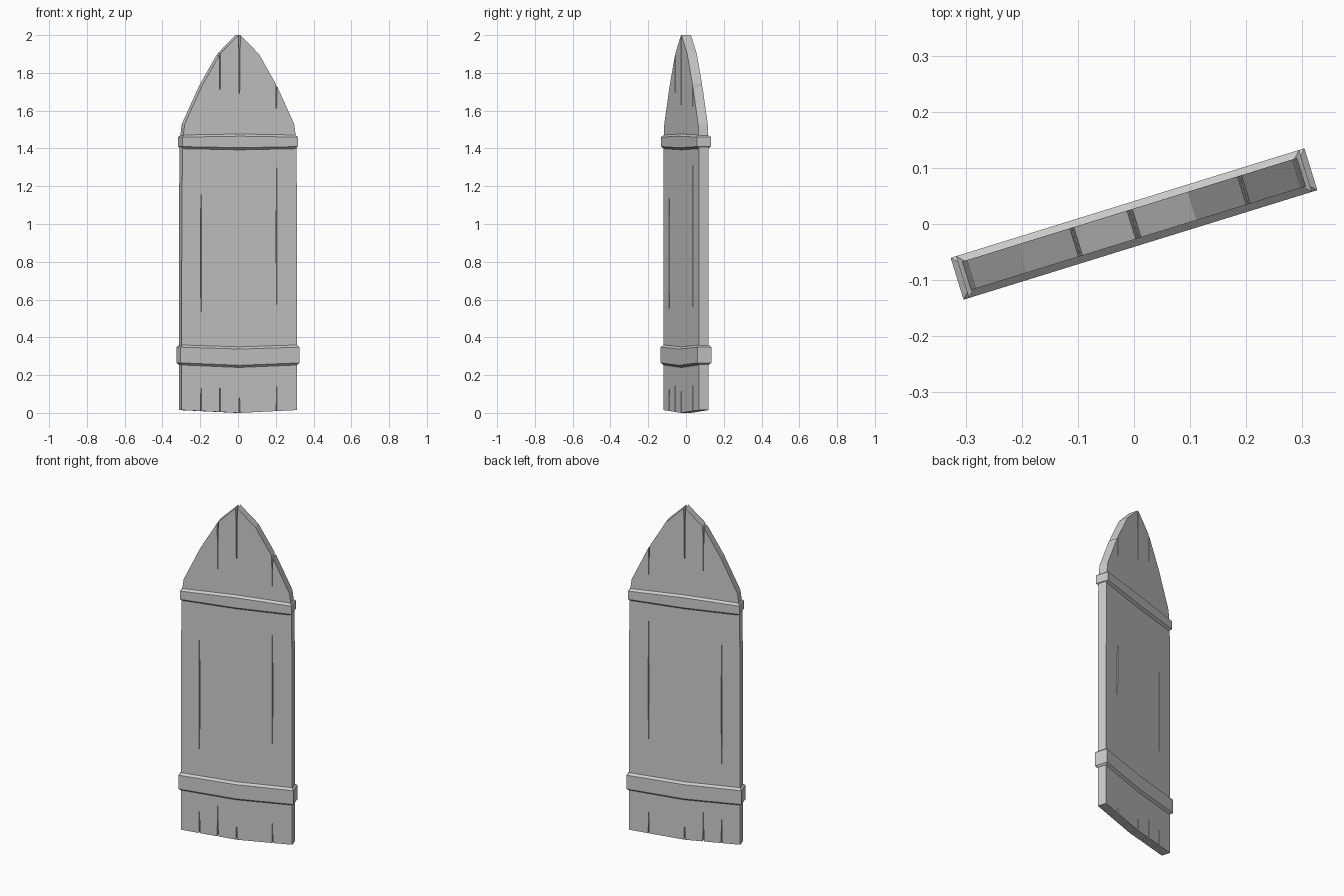
import bpy, bmesh, math

cube = bpy.data.objects.get("Cube")
if cube:
    bpy.data.objects.remove(cube, do_unlink=True)

TURN = math.radians(17.2)
HALF_T = 0.0265            # half thickness of the slab

stone = bpy.data.materials.new("grey stone")
stone.use_nodes = True
colour = (0.6, 0.6, 0.6, 1)
stone.diffuse_color = colour
stone.node_tree.nodes["Principled BSDF"].inputs["Base Color"].default_value = colour


def add_prism(bm, outline, y0, y1, scale1=1.0):
    """Extrude an (x, z) outline from y0 to y1, narrowing x about its middle."""
    mid = sum(p[0] for p in outline) / len(outline)
    a = [bm.verts.new((x, y0, z)) for x, z in outline]
    b = [bm.verts.new((mid + (x - mid) * scale1, y1, z)) for x, z in outline]
    bm.faces.new(a)
    bm.faces.new(b[::-1])
    n = len(a)
    for i in range(n):
        j = (i + 1) % n
        bm.faces.new((a[j], a[i], b[i], b[j]))


def make_object(name, bm):
    bmesh.ops.recalc_face_normals(bm, faces=bm.faces)
    mesh = bpy.data.meshes.new(name)
    bm.to_mesh(mesh)
    bm.free()
    mesh.materials.append(stone)
    obj = bpy.data.objects.new(name, mesh)
    obj.rotation_euler.z = TURN
    bpy.context.collection.objects.link(obj)
    return obj


# Slab with a pointed arch top and a slightly bowed foot
half = [(0.32, 0.015), (0.32, 0.8), (0.316, 1.44), (0.303, 1.53),
        (0.208, 1.73), (0.108, 1.9)]
outline = [(0, 0)] + half + [(0, 2.004)] + [(-x, z) for x, z in reversed(half)]
bm = bmesh.new()
add_prism(bm, outline, -HALF_T, HALF_T)
slab = make_object("slab", bm)

# Cracks: wedges open at the rim, and shallow slits on both faces
bm = bmesh.new()
rim_cracks = [  # x, closed end, open end, width
    (-0.108, 1.6, 2.1, 0.012), (0, 1.58, 2.1, 0.012), (0.205, 1.55, 1.9, 0.014),
    (-0.213, 0.2, -0.1, 0.01), (-0.108, 0.2, -0.1, 0.012),
    (0, 0.14, -0.1, 0.01), (0.206, 0.17, -0.1, 0.01)]
for x, tip, mouth, w in rim_cracks:
    add_prism(bm, [(x, tip), (x + w / 2, mouth), (x - w / 2, mouth)], -0.1, 0.1)
for x, low, high in [(-0.213, 0.37, 1.32), (0.206, 0.5, 1.37)]:
    mid = (low + high) / 2
    slit = [(x, low), (x + 0.005, mid), (x, high), (x - 0.005, mid)]
    for side in (-1, 1):
        add_prism(bm, slit, side * 0.04, side * (HALF_T - 0.014), 0.3)
cutter = make_object("crack_cutter", bm)
cutter.hide_render = True

cut = slab.modifiers.new("cracks", 'BOOLEAN')
cut.operation = 'DIFFERENCE'
cut.solver = 'EXACT'
cut.object = cutter
bpy.context.view_layer.objects.active = slab
bpy.ops.object.modifier_apply(modifier=cut.name)
bpy.data.objects.remove(cutter, do_unlink=True)


def make_band(name, half_w, low, high, low_bow, high_bow):
    """Raised band around the slab with chamfered rims and a bowed middle."""
    bm = bmesh.new()
    rings = []
    levels = [(low, 0.013, low_bow), (low + 0.012, 0, low_bow),
              (high - 0.012, 0, high_bow), (high, 0.013, high_bow)]
    for z, inset, bow in levels:
        w, t = half_w - inset, 0.039 - inset
        plan = [(-w, -t), (0, -t), (w, -t), (w, t), (0, t), (-w, t)]
        rings.append([bm.verts.new((x, y, z + (bow if x == 0 else 0)))
                      for x, y in plan])
    for a, b in zip(rings, rings[1:]):
        for i in range(6):
            j = (i + 1) % 6
            bm.faces.new((a[i], a[j], b[j], b[i]))
    for r in (rings[0], rings[-1]):
        bm.faces.new((r[0], r[1], r[4], r[5]))
        bm.faces.new((r[1], r[2], r[3], r[4]))
    return make_object(name, bm)


make_band("lower_band", 0.33, 0.253, 0.36, -0.013, -0.01)
make_band("upper_band", 0.32, 1.398, 1.472, -0.006, 0.005)
